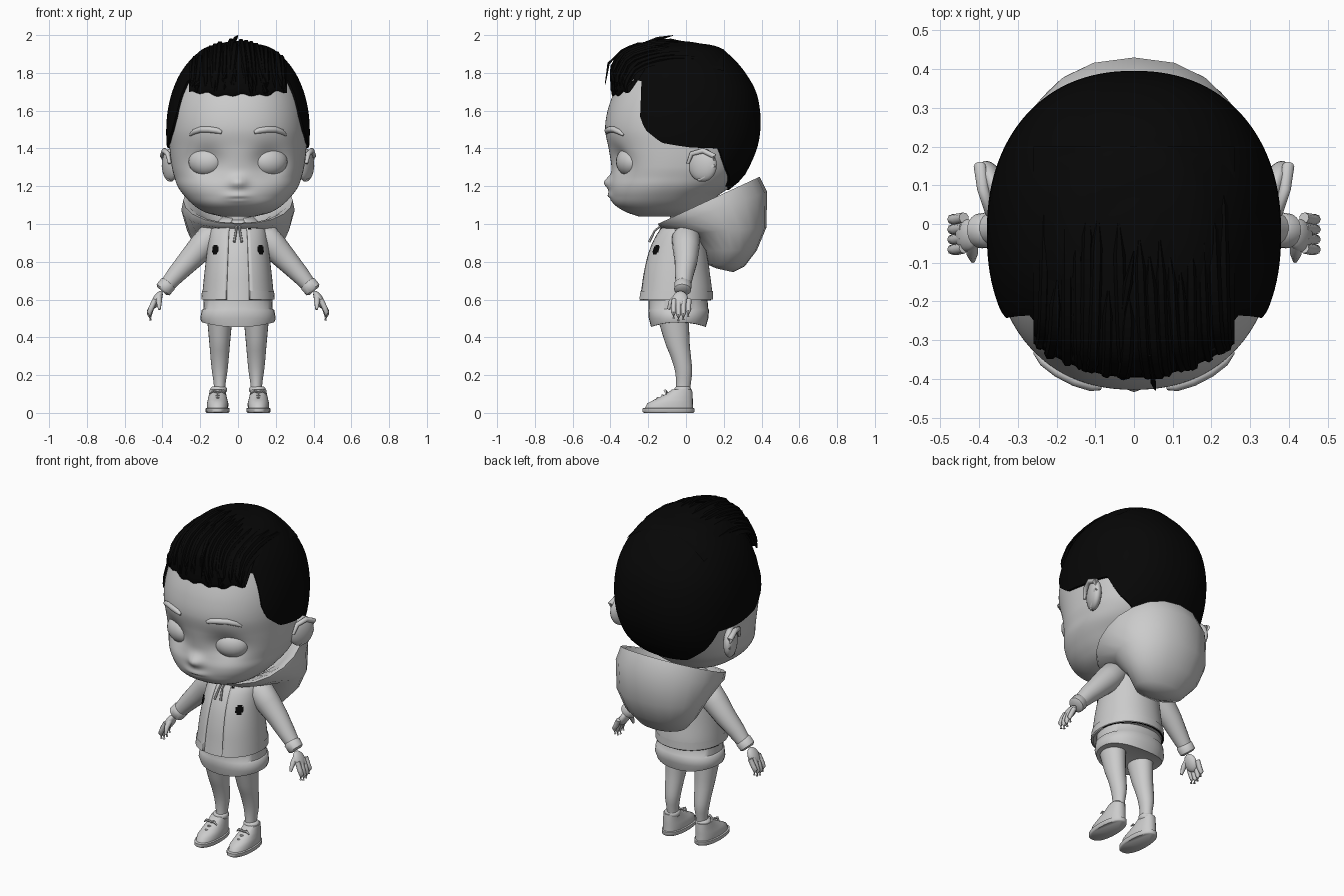
import bpy, bmesh, math, random
from math import sin, cos, radians, copysign
from mathutils import Vector, Matrix

random.seed(4)
if "Cube" in bpy.data.objects:
    bpy.data.objects.remove(bpy.data.objects["Cube"])


def material(name, value):
    m = bpy.data.materials.new(name)
    m.use_nodes = True
    m.diffuse_color = (value, value, value, 1)
    m.node_tree.nodes["Principled BSDF"].inputs["Base Color"].default_value = m.diffuse_color
    return m


GREY = material("light grey", 0.6)
BLACK = material("black", 0.002)


def finish(name, bm, mat, mirror=False, angle=50):
    bmesh.ops.recalc_face_normals(bm, faces=bm.faces)
    me = bpy.data.meshes.new(name)
    bm.to_mesh(me)
    bm.free()
    me.materials.append(mat)
    ob = bpy.data.objects.new(name, me)
    bpy.context.collection.objects.link(ob)
    bpy.ops.object.select_all(action='DESELECT')
    ob.select_set(True)
    bpy.context.view_layer.objects.active = ob
    bpy.ops.object.shade_smooth_by_angle(angle=radians(angle))
    if mirror:
        ob.modifiers.new("Mirror", 'MIRROR')
    return ob


def sheet(name, f, us, vs, mat, closed=True, caps=(False, False), **kw):
    """Grid of points f(u, v); closed wraps around u."""
    bm = bmesh.new()
    rows = [[bm.verts.new(f(u, v)) for u in us] for v in vs]
    n = len(us)
    for a, b in zip(rows, rows[1:]):
        for i in range(n if closed else n - 1):
            j = (i + 1) % n
            bm.faces.new((a[i], a[j], b[j], b[i]))
    if caps[0]:
        bm.faces.new(rows[0])
    if caps[1]:
        bm.faces.new(rows[-1])
    return finish(name, bm, mat, **kw)


def tube(name, pts, radii, mat=GREY, sides=10, **kw):
    pts = [Vector(p) for p in pts]
    last = len(pts) - 1

    def f(t, i):
        d = pts[min(i + 1, last)] - pts[max(i - 1, 0)]
        return pts[i] + d.to_track_quat('Z', 'Y') @ Vector((cos(t), sin(t), 0)) * radii[i]
    return sheet(name, f, turn(sides), range(last + 1), mat, caps=(True, True), **kw)


def ball(name, centre, size, rot=0, axis='Y', mat=GREY, **kw):
    bm = bmesh.new()
    m = Matrix.Translation(centre) @ Matrix.Rotation(radians(rot), 4, axis) @ Matrix.Diagonal((*size, 1))
    bmesh.ops.create_uvsphere(bm, u_segments=24, v_segments=14, radius=1, matrix=m)
    return finish(name, bm, mat, **kw)


def turn(n):
    return [2 * math.pi * i / n for i in range(n)]


def span(a, b, n):
    return [a + (b - a) * i / n for i in range(n + 1)]


def smooth(rows, z):
    """Cubic interpolation through rows keyed by their first value."""
    z = min(max(z, rows[0][0]), rows[-1][0])
    i = max(k for k in range(len(rows) - 1) if rows[k][0] <= z)
    a, b = rows[i], rows[i + 1]
    p, q = rows[max(i - 1, 0)], rows[min(i + 2, len(rows) - 1)]
    h = b[0] - a[0]
    t = (z - a[0]) / h
    return [(2*t**3 - 3*t*t + 1) * a[k] + (3*t*t - 2*t**3) * b[k]
            + h * ((t**3 - 2*t*t + t) * (b[k] - p[k]) / (b[0] - p[0])
                   + (t**3 - t*t) * (q[k] - a[k]) / (q[0] - a[0])) for k in range(1, len(a))]


def body(rows, power=1.0, cx=0):
    """Surface of rounded rings (z, half width, front y, back y); angle 0 faces front."""
    def f(t, z, off=0):
        w, yf, yb = smooth(rows, z)
        s, c = sin(t), cos(t)
        return Vector((cx + (w + off) * copysign(abs(s) ** power, s),
                       (yf + yb) / 2 - ((yb - yf) / 2 + off) * copysign(abs(c) ** power, c), z))
    return f


# Head with eye sockets, nose and lips
skull = body([(1.04, .09, -.25, -.02), (1.06, .17, -.31, .05), (1.1, .235, -.375, .11),
              (1.15, .285, -.395, .17), (1.2, .32, -.4, .24), (1.25, .337, -.395, .29),
              (1.3, .35, -.395, .32), (1.4, .362, -.41, .362), (1.5, .366, -.428, .38),
              (1.6, .358, -.415, .378), (1.7, .333, -.38, .355), (1.8, .285, -.33, .295),
              (1.88, .215, -.26, .22), (1.93, .135, -.18, .14), (1.95, .01, -.03, .0)], .9)


def bump(dx, dz, rx, rz):
    return math.exp(-(dx / rx) ** 2 - (dz / rz) ** 2)


def head(t, z, off=0):
    p = skull(t, z, off)
    if p.y < 0:
        p.y += .045 * bump(abs(p.x) - .17, z - 1.33, .085, .075)
        p.y -= .036 * bump(p.x, z - 1.22, .045, .035) + .02 * bump(p.x, z - 1.145, .07, .025)
        p.y += .01 * bump(p.x, z - 1.135, .045, .006)
    return p


sheet("head", head, turn(120), span(1.04, 1.95, 130), GREY, caps=(True, True))
ball("eye", (.17, -.3, 1.33), (.096, .066, .076), 22, 'Z', mirror=True)
tube("eyebrow", [head(radians(a), z, .001) for a, z in
     ((11.5, 1.485), (15, 1.494), (22, 1.5), (30, 1.5), (37, 1.488), (42, 1.47))],
     (.009, .016, .017, .016, .014, .006), mirror=True)
ball("ear", (.358, .088, 1.312), (.036, .08, .088), -22, 'Z', mirror=True)
tube("ear_rim", [(.362, .01, 1.32), (.372, .03, 1.372), (.39, .09, 1.388), (.398, .148, 1.36),
                 (.39, .145, 1.31), (.374, .1, 1.25), (.362, .065, 1.232)],
     (.008, .013, .015, .016, .015, .014, .008), mirror=True)

# Hair cap, grown from the hairline up to the crown
LINE = [(0, 1.74), (45, 1.76), (54, 1.75), (57, 1.68), (58.5, 1.59), (65, 1.5), (77, 1.43),
        (95, 1.405), (118, 1.4), (121, 1.36), (131, 1.29), (153, 1.2), (180, 1.18)]


def hairline(t):
    a = abs((math.degrees(t) + 180) % 360 - 180)
    for (a0, z0), (a1, z1) in zip(LINE, LINE[1:]):
        if a <= a1:
            return z0 + (z1 - z0) * (a - a0) / (a1 - a0)
    return LINE[-1][1]


def hair(t, v):
    low, off = hairline(t), (-.01 if v < 0 else .014)
    z = low + (1.95 - low) * (1 - (1 - max(v, 0)) ** 2)
    return skull(t, z, off) + Vector((0, 0, .014 * max(0, (z - 1.6) / .35)))


sheet("hair_cap", hair, turn(120), [-1] + span(0, 1, 36), BLACK, caps=(False, True))

# Swept fringe and its separate locks
SWEEP = [(0, .2, 1.925), (1, .02, 1.965), (2, -.16, 1.965), (3, -.31, 1.925), (4, -.375, 1.86),
         (5, -.395, 1.77), (6, -.385, 1.675), (7, -.3, 1.73)]


def fringe(x, s, lift=0):
    y, z = smooth(SWEEP, s)
    front = min(s / 4, 1)
    ragged = (.008 * sin(x * 70) + .006 * sin(x * 31 + 1)) * (s > 4)
    return Vector((x, y + 1.3 * x * x * front - lift * front,
                   z - (1.7 - 1.05 * max(0, s - 4)) * x * x + ragged + lift * (1 - front)))


sheet("fringe", fringe, span(-.26, .26, 36), span(0, 7, 35), BLACK, closed=False)
for k in range(18):
    x, drift = -.225 + .45 * k / 17, random.uniform(-.04, .04)
    start, end = random.uniform(.4, 2.2), random.uniform(5.3, 6.1)
    path = [fringe(x + drift * i / 9, start + (end - start) * i / 9, random.uniform(-.006, 0))
            for i in range(10)]
    tube("hair_lock", path, [.003] + [random.uniform(.013, .019)] * 7 + [.012, .002], BLACK, 6)
tube("stray_lock_top", [(-.03, -.24, 1.95), (-.015, -.15, 1.98), (0, -.07, 1.998)],
     (.006, .012, .002), BLACK, 6)
tube("stray_lock_front", [(.04, -.34, 1.92), (.05, -.41, 1.85), (.055, -.428, 1.74)],
     (.004, .007, .002), BLACK, 6)

# Neck, shirt and open jacket
tube("neck", [(0, .0, .96), (0, -.01, 1.1)], (.075, .08), sides=24)
coat = body([(.59, .191, -.254, .14), (.65, .187, -.245, .138), (.75, .177, -.23, .125),
             (.85, .165, -.205, .115), (.93, .155, -.17, .105), (.98, .14, -.135, .09),
             (1.02, .1, -.09, .07), (1.05, .07, -.06, .06)], .95)
sheet("shirt", lambda t, z: coat(t, z, -.008), turn(48), span(.595, 1.05, 16), GREY, caps=(True, True))
jacket = sheet("jacket", coat, span(radians(18), radians(342), 48), span(.6, 1.04, 18), GREY, closed=False)
solid = jacket.modifiers.new("Thickness", 'SOLIDIFY')
solid.thickness = .012
sheet("hem_band", lambda t, z: coat(t, z, .004), span(radians(18), radians(342), 48),
      (.6, .645), GREY, closed=False)
sheet("hem_lining", lambda t, o: coat(t, .597, o), span(radians(95), radians(265), 30),
      (-.022, .002), BLACK, closed=False)
for a0, a1, z0, z1 in ((40, 50, .838, .89), (37, 53, .85, .88)):
    sheet("chest_patch", lambda t, z: coat(t, z, .005), span(radians(a0), radians(a1), 4),
          span(z0, z1, 3), BLACK, closed=False, mirror=True)
sheet("collar_tag", lambda t, z: coat(t, z, .005), span(radians(20), radians(27), 3),
      (.97, .98), BLACK, closed=False)
tube("drawstring", [(.008, -.12, 1.0), (.01, -.165, .965), (.02, -.195, .905)],
     (.006, .006, .007), sides=6, mirror=True)

# Hood hanging as a bowl: half width, front y, back y, front z, back z
HOOD = [(.1, .0, .16, .98, .99), (.21, -.08, .33, .995, 1.15), (.265, -.13, .37, 1.005, 1.235),
        (.29, -.15, .39, 1.0, 1.25), (.3, -.13, .43, .975, 1.17), (.27, .02, .425, .95, .98),
        (.22, .1, .375, .86, .86), (.15, .115, .31, .785, .775), (.07, .16, .25, .765, .745)]


def hood(t, i):
    w, yf, yb, zf, zb = HOOD[i]
    k = (1 - cos(t)) / 2
    return (w * copysign(abs(sin(t)) ** .9, sin(t)), yf + (yb - yf) * k, zf + (zb - zf) * k)


sheet("hood", hood, turn(20), range(len(HOOD)), GREY, caps=(True, True), angle=62)

# Skirted shorts in two tiers, open below with a raised gusset
SHORTS = [(.455, .192, -.185, .105), (.5, .2, -.197, .118), (.545, .192, -.2, .122),
          (.55, .184, -.198, .118), (.62, .18, -.2, .112)]
shorts = body(SHORTS, .9)


def shorts_point(t, z):
    if z < SHORTS[0][0]:
        return Vector((0, -.04, .5)).lerp(shorts(t, SHORTS[0][0]), .5)
    p = shorts(t, z)
    p.z += .025 * sin(t) ** 2 * (z < .46)
    return p


sheet("shorts", shorts_point, turn(32), [0] + [r[0] for r in SHORTS], GREY, caps=(True, True))

# Sleeves, cuffs and hands
tube("sleeve", [(.09, .0, .955), (.15, .0, .925), (.2, .0, .87), (.265, .0, .8), (.33, -.01, .73),
                (.385, -.015, .665)], (.055, .075, .071, .06, .049, .038), sides=20, mirror=True)
tube("cuff", [(.364, -.013, .69), (.371, -.015, .682), (.397, -.018, .652), (.403, -.018, .645)],
     (.036, .046, .045, .032), sides=20, mirror=True)
ball("palm", (.43, -.03, .598), (.023, .042, .052), -28, mirror=True)
for i in range(4):
    y, drop = -.066 + .026 * i, (.012, .0, .004, .02)[i]
    tube("finger", [(.439, y + .004, .6), (.458, y, .558), (.469, y, .52 + drop),
                    (.463, y, .488 + drop)], (.014, .0145, .0135, .007), sides=8, mirror=True)
tube("thumb", [(.418, -.045, .62), (.418, -.078, .588), (.416, -.094, .548)],
     (.016, .015, .007), sides=8, mirror=True)

# Legs and socks
LEG = [(.1, .031, -.055, .02), (.15, .031, -.052, .025), (.22, .041, -.058, .033),
       (.3, .049, -.082, .026), (.36, .054, -.107, .02), (.5, .067, -.15, .015)]
sheet("leg", body(LEG, cx=.097), turn(24), span(.1, .5, 14), GREY, mirror=True)
tube("sock", [(.102, -.017, z) for z in (.105, .115, .132, .14)], (.036, .044, .043, .034),
     sides=20, mirror=True)

# Shoes with soles and laces
SHOE = [(.024, .056, -.218, .038), (.05, .057, -.205, .036), (.07, .052, -.168, .036),
        (.095, .046, -.115, .035), (.125, .041, -.072, .032)]
SOLE = [(0, .058, -.222, .038), (.006, .063, -.23, .044), (.024, .063, -.23, .044), (.027, .057, -.22, .039)]
for name, rows in (("shoe", SHOE), ("sole", SOLE)):
    sheet(name, body(rows, .9, .108), turn(28), [r[0] for r in rows], GREY,
          caps=(True, True), mirror=True)
for y, z in ((-.15, .077), (-.125, .09), (-.1, .103)):
    tube("lace", [(.07, y + .025, z - .014), (.108, y, z + .002), (.146, y + .025, z - .014)],
         (.005, .006, .005), sides=6, mirror=True)
for side in (-1, 1):
    tube("lace_bow", [(.108, -.1, .108), (.108 + side * .025, -.11, .117), (.108 + side * .042, -.105, .1)],
         (.005, .008, .003), sides=6, mirror=True)
